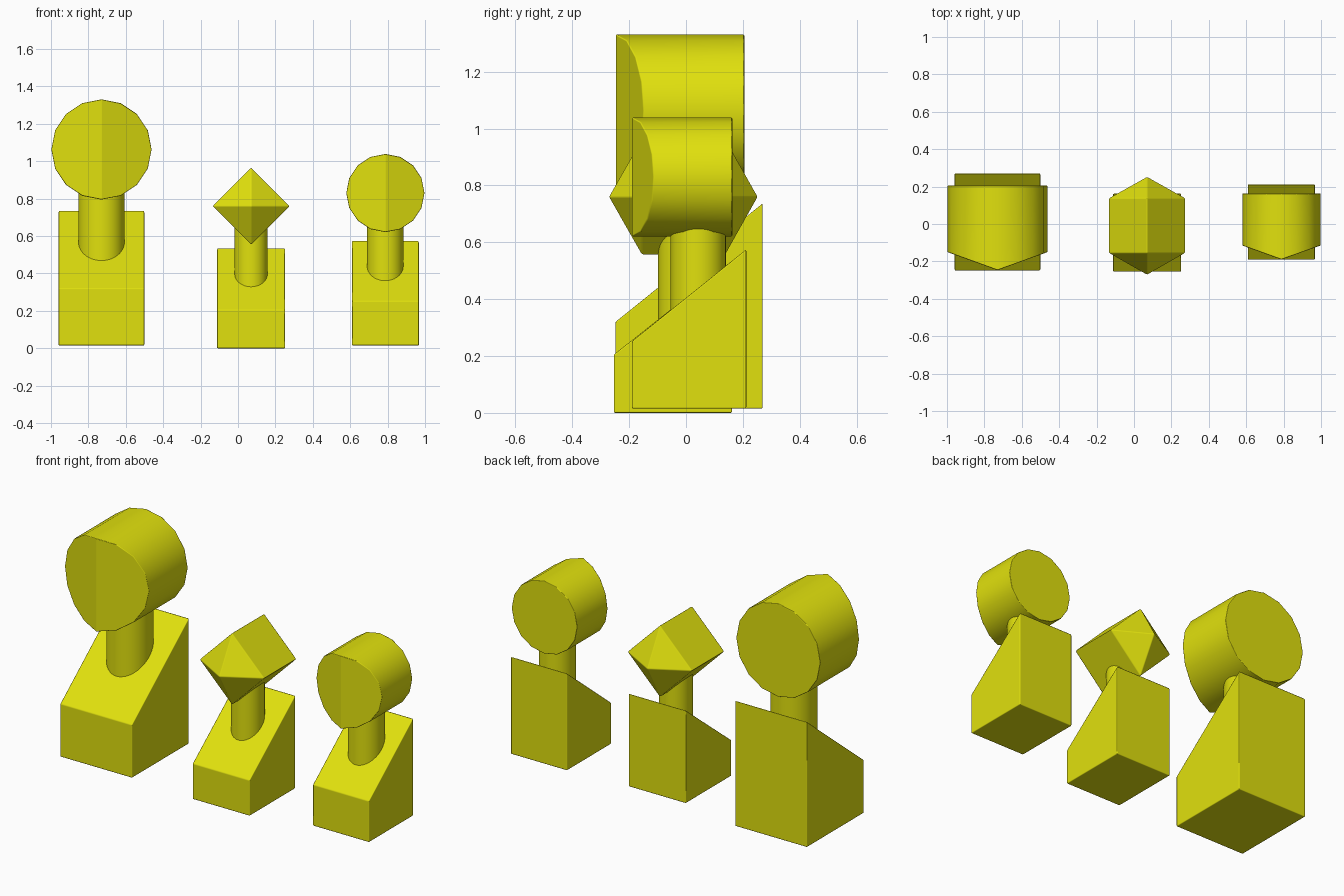
import bpy, bmesh, math

if "Cube" in bpy.data.objects:
    bpy.data.objects.remove(bpy.data.objects["Cube"])

yellow = bpy.data.materials.new("yellow")
yellow.diffuse_color = (0.75, 0.75, 0.004, 1)
yellow.use_nodes = True
yellow.node_tree.nodes["Principled BSDF"].inputs["Base Color"].default_value = yellow.diffuse_color


def finish(name, bm, bevel=0.005):
    """Turn a bmesh into a smooth-shaded object with fine rounded edges."""
    bmesh.ops.recalc_face_normals(bm, faces=bm.faces)
    me = bpy.data.meshes.new(name)
    bm.to_mesh(me)
    bm.free()
    me.materials.append(yellow)
    me.shade_smooth()
    ob = bpy.data.objects.new(name, me)
    bpy.context.collection.objects.link(ob)
    if bevel:
        mod = ob.modifiers.new("soft_edges", 'BEVEL')
        mod.width = bevel
        mod.segments = 2
        mod.limit_method = 'ANGLE'
        mod.angle_limit = math.radians(33)
        mod.harden_normals = True
    return ob


def bridge(bm, a, b):
    """Side faces between two closed rings of vertices."""
    n = len(a)
    for i in range(n):
        j = (i + 1) % n
        bm.faces.new((a[i], a[j], b[j], b[i]))


def wedge_base(name, cx, half, y0, y1, z0, z_front, z_back):
    bm = bmesh.new()
    profile = [(y0, z0), (y1, z0), (y1, z_back), (y0, z_front)]
    a, b = ([bm.verts.new((cx + s * half, y, z)) for y, z in profile] for s in (-1, 1))
    bm.faces.new(a)
    bm.faces.new(b)
    bridge(bm, a, b)
    return finish(name, bm)


def neck(name, cx, cy, r, z0, z1):
    bm = bmesh.new()
    bmesh.ops.create_cone(bm, cap_ends=True, segments=48, radius1=r, radius2=r, depth=z1 - z0)
    bmesh.ops.translate(bm, verts=bm.verts, vec=(cx, cy, (z0 + z1) / 2))
    ob = finish(name, bm, 0)
    ob.data.set_sharp_from_angle(angle=math.radians(40))
    return ob


def round_head(name, cx, cz, r, ridge_y, side_y, back_y, n=16):
    """Drum lying along y, with a front face folded along a vertical ridge."""
    bm = bmesh.new()
    front, back = [], []
    for i in range(n):
        t = 2 * math.pi * i / n
        s, c = math.sin(t), math.cos(t)
        front.append(bm.verts.new((cx + r * s, ridge_y + (side_y - ridge_y) * abs(s), cz + r * c)))
        back.append(bm.verts.new((cx + r * s, back_y, cz + r * c)))
    h = n // 2
    bm.faces.new(front[:h + 1])
    bm.faces.new(front[h:] + front[:1])
    bm.faces.new(back)
    bridge(bm, front, back)
    return finish(name, bm, 0.004)


def diamond_head(name, cx, cz, r, tip0, y0, y1, tip1):
    """Square prism on edge, with a pyramid at each end."""
    bm = bmesh.new()
    corners = [(0, r), (r, 0), (0, -r), (-r, 0)]
    a, b = ([bm.verts.new((cx + x, y, cz + z)) for x, z in corners] for y in (y0, y1))
    bridge(bm, a, b)
    for ring, tip in ((a, tip0), (b, tip1)):
        v = bm.verts.new((cx, tip, cz))
        for i in range(4):
            bm.faces.new((ring[i], ring[(i + 1) % 4], v))
    return finish(name, bm)


# Large piece on the left
wedge_base("left_base", -0.73, 0.229, -0.248, 0.27, 0.015, 0.32, 0.737)
neck("left_neck", -0.73, 0.06, 0.123, 0.3, 0.95)
round_head("left_head", -0.73, 1.063, 0.268, -0.247, -0.15, 0.205)

# Diamond piece in the middle
wedge_base("middle_base", 0.07, 0.182, -0.254, 0.162, 0.0, 0.205, 0.535)
neck("middle_neck", 0.07, -0.01, 0.088, 0.2, 0.7)
diamond_head("middle_head", 0.07, 0.76, 0.205, -0.272, -0.155, 0.138, 0.253)

# Small round piece on the right
wedge_base("right_base", 0.788, 0.179, -0.19, 0.212, 0.015, 0.252, 0.575)
neck("right_neck", 0.787, 0.043, 0.097, 0.2, 0.75)
round_head("right_head", 0.788, 0.83, 0.209, -0.19, -0.115, 0.163)
